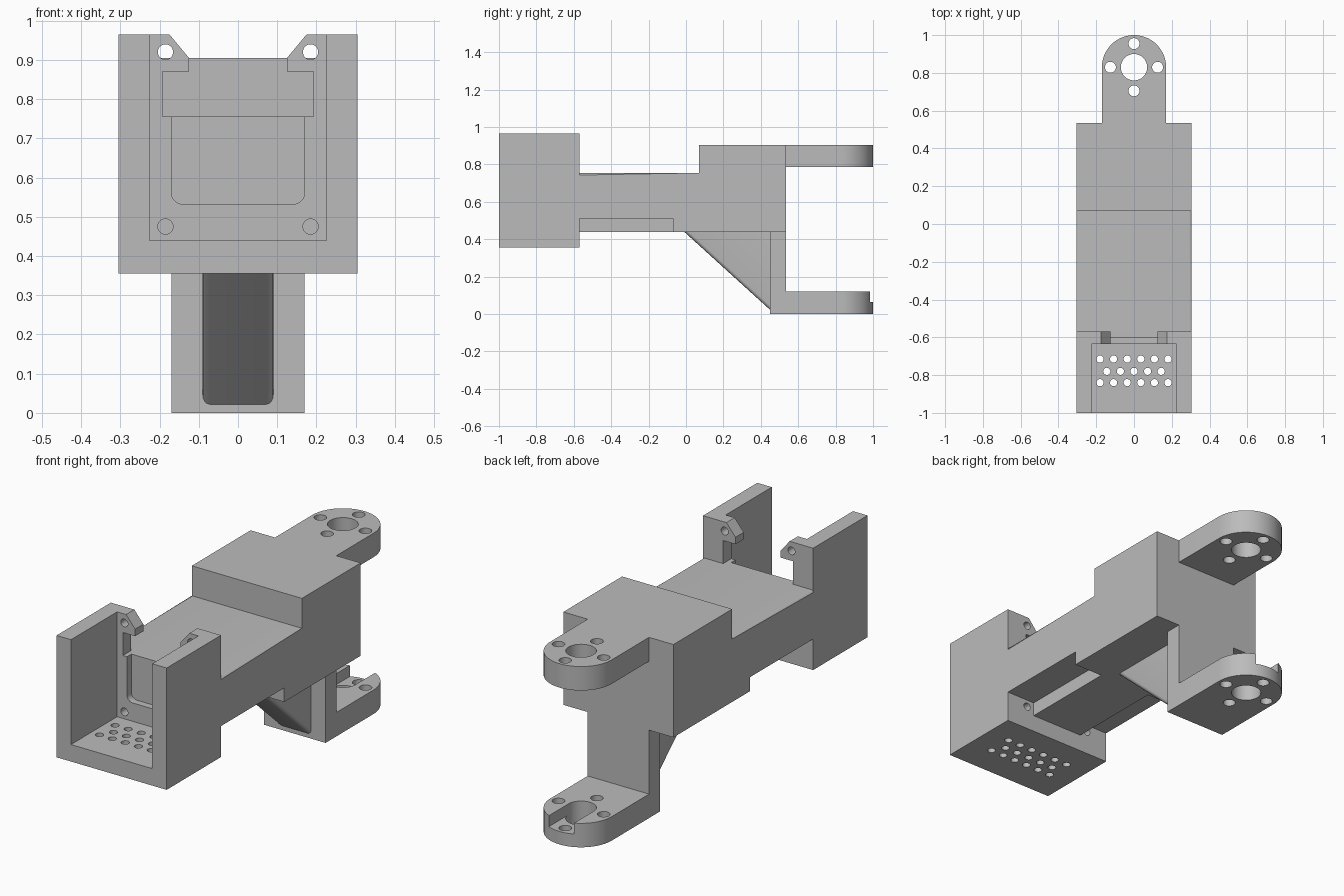
import bpy, bmesh
from math import sin, cos, pi, radians
from mathutils import Vector, Matrix

cube = bpy.data.objects.get("Cube")
if cube:
    bpy.data.objects.remove(cube)

grey = bpy.data.materials.new("plain grey")
grey.use_nodes = True
grey.diffuse_color = (0.5, 0.5, 0.5, 1)
grey.node_tree.nodes["Principled BSDF"].inputs["Base Color"].default_value = (0.5, 0.5, 0.5, 1)


def finish(name, bm):
    bmesh.ops.recalc_face_normals(bm, faces=bm.faces)
    mesh = bpy.data.meshes.new(name)
    bm.to_mesh(mesh)
    bm.free()
    mesh.materials.append(grey)
    ob = bpy.data.objects.new(name, mesh)
    bpy.context.collection.objects.link(ob)
    return ob


def prism(name, points, axis, a, b, round_edge=None, radius=0.0):
    """Extrude a 2D profile along an axis, optionally rounding chosen edges."""
    place = {"x": lambda u, v, t: (t, u, v),
             "y": lambda u, v, t: (u, t, v),
             "z": lambda u, v, t: (u, v, t)}[axis]
    bm = bmesh.new()
    face = bm.faces.new([bm.verts.new(place(u, v, a)) for u, v in points])
    moved = bmesh.ops.extrude_face_region(bm, geom=[face], use_keep_orig=True)
    verts = [g for g in moved["geom"] if isinstance(g, bmesh.types.BMVert)]
    bmesh.ops.translate(bm, verts=verts, vec=Vector(place(0, 0, b - a)))
    bmesh.ops.recalc_face_normals(bm, faces=bm.faces)
    if round_edge:
        edges = [e for e in bm.edges if round_edge(e.verts[0].co, e.verts[1].co)]
        bmesh.ops.bevel(bm, geom=edges, offset=radius, segments=4, profile=0.5,
                        affect="EDGES")
    return finish(name, bm)


def box(name, x, y, z):
    return prism(name, [(x[0], y[0]), (x[1], y[0]), (x[1], y[1]), (x[0], y[1])], "z", *z)


def rods(name, holes, axis, a, b):
    """Cylinders (u, v, radius) running along y or z."""
    bm = bmesh.new()
    for u, v, r in holes:
        if axis == "z":
            m = Matrix.Translation((u, v, (a + b) / 2))
        else:
            m = Matrix.Translation((u, (a + b) / 2, v)) @ Matrix.Rotation(pi / 2, 4, "X")
        bmesh.ops.create_cone(bm, cap_ends=True, segments=32, radius1=r, radius2=r,
                              depth=b - a, matrix=m)
    return finish(name, bm)


def cut(ob, cutter):
    cutter.hide_render = True
    mod = ob.modifiers.new("cut", "BOOLEAN")
    mod.operation = "DIFFERENCE"
    mod.solver = "EXACT"
    mod.object = cutter
    bpy.context.view_layer.objects.active = ob
    bpy.ops.object.modifier_apply(modifier=mod.name)
    bpy.data.objects.remove(cutter)


def mirrored(half):
    """Complete a right-hand outline with its reflection in x."""
    return half + [(-x, y) for x, y in reversed(half)]


def arc(cx, cy, r, start, end, n):
    return [(cx + r * cos(radians(start + (end - start) * i / n)),
             cy + r * sin(radians(start + (end - start) * i / n))) for i in range(n + 1)]


# Open-fronted head: U-shaped shell with a perforated floor
shell = prism("head_shell", mirrored([(0.305, 0.355), (0.305, 0.965), (0.225, 0.965),
                                      (0.225, 0.44)]), "y", -1, -0.57)
vents = []
for y, count in ((-0.715, 6), (-0.78, 5), (-0.84, 6)):
    vents += [((i - (count - 1) / 2) * 0.072, y, 0.019) for i in range(count)]
cut(shell, rods("vent_cutter", vents, "z", 0.3, 0.5))

# Head back wall with horned tabs and a rounded pocket
wall_half = [(0.225, 0.44), (0.225, 0.965), (0.175, 0.965), (0.125, 0.905), (0.125, 0.87),
             (0.193, 0.87), (0.193, 0.755), (0.17, 0.755)]
wall_half += arc(0.14, 0.562, 0.03, 0, -90, 6)
wall = prism("head_back_wall", mirrored(wall_half), "y", -0.635, -0.57)
screws = [(s * 0.185, z, 0.0195) for s in (-1, 1) for z in (0.475, 0.92)]
cut(shell, rods("shell_screw_cutter", screws[::2], "y", -0.66, -0.5))
cut(wall, rods("screw_cutter", screws, "y", -0.7, -0.5))
box("pocket_panel", (-0.17, 0.17), (-0.60, -0.57), (0.53, 0.755))

# Main body with softened upper side edges, and a keel under it
prism("body", [(-0.57, 0.51), (-0.07, 0.51), (-0.07, 0.44), (0.535, 0.44), (0.535, 0.905),
               (0.07, 0.905), (0.07, 0.755), (-0.57, 0.755)], "x", -0.305, 0.305,
      lambda p, q: abs(p.z - 0.755) < 0.001 and abs(q.z - 0.755) < 0.001
      and abs(p.y - q.y) > 0.3, 0.012)
box("body_keel", (-0.145, 0.145), (-0.57, -0.07), (0.44, 0.51))


# Rounded arms with a ring of holes
def arm(name, start, z0, z1):
    outline = [(-0.17, start), (0.17, start)] + arc(0, 0.83, 0.17, 0, 180, 40)
    ob = prism(name, outline, "z", z0, z1)
    holes = [(0, 0.83, 0.07)] + [(0.125 * cos(k * pi / 2), 0.83 + 0.125 * sin(k * pi / 2), 0.029)
                                 for k in range(4)]
    cut(ob, rods("arm_cutter", holes, "z", z0 - 0.1, z1 + 0.1))
    return ob


arm("upper_arm", 0.535, 0.785, 0.905)
lower = arm("lower_arm", 0.45, 0, 0.12)
cut(lower, box("slot_cutter", (-0.0695, 0.0695), (0.83, 1.1), (0.065, 0.2)))

# Post carrying the lower arm, braced by a sloping web
box("lower_post", (-0.17, 0.17), (0.45, 0.535), (0.12, 0.44))
prism("brace_web", [(-0.01, 0.44), (0.45, 0.44), (0.45, 0.022)], "x", -0.09, 0.09,
      lambda p, q: abs(p.y - q.y) > 0.3 and abs(p.z - q.z) > 0.3, 0.018)

# Smooth the curved faces, keep edges crisp
for ob in bpy.context.scene.objects:
    ob.select_set(ob.type == "MESH")
    if ob.type == "MESH":
        bpy.context.view_layer.objects.active = ob
bpy.ops.object.shade_smooth_by_angle(angle=radians(30))
